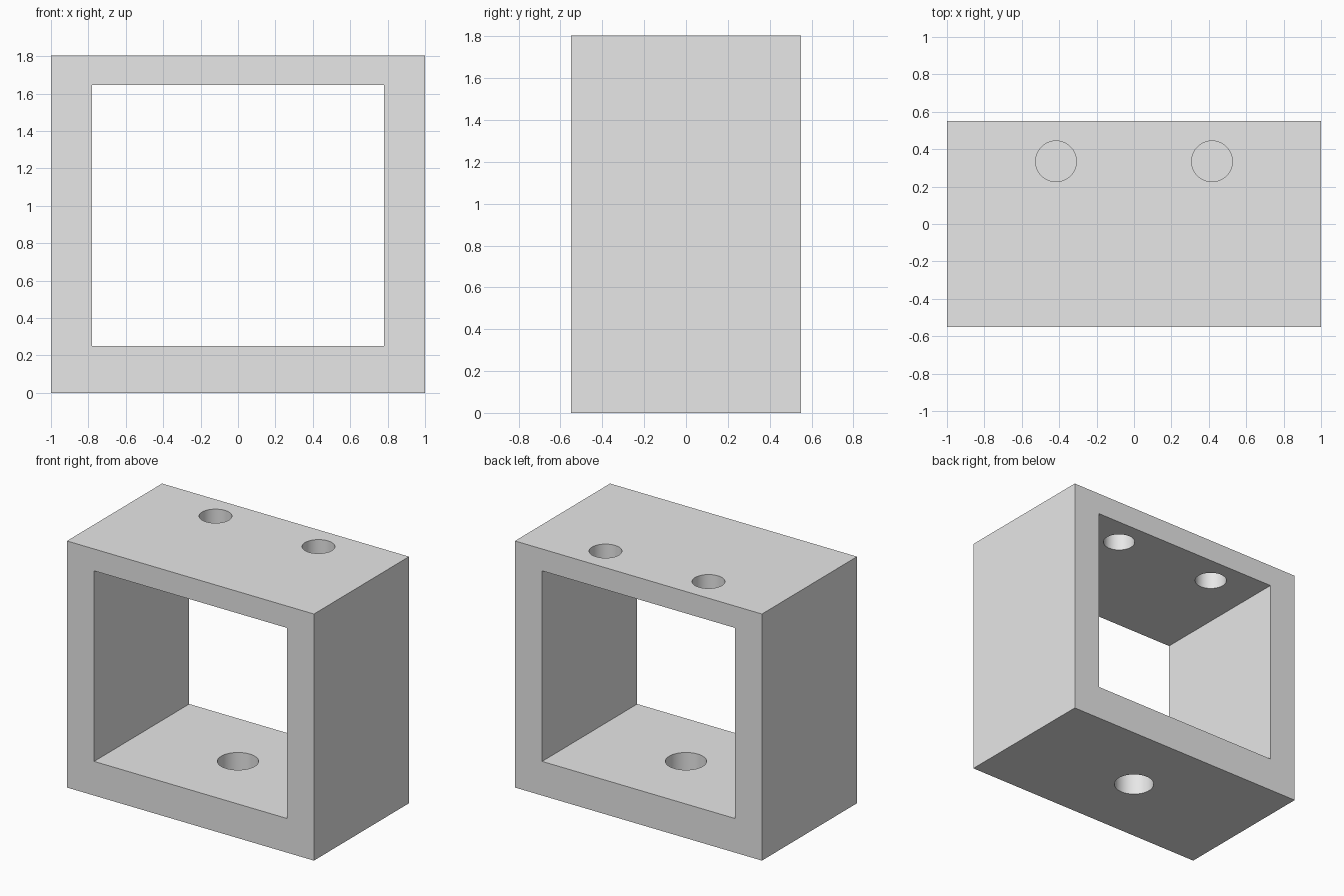
import bpy
import math

cube = bpy.data.objects.get("Cube")
if cube:
    bpy.data.objects.remove(cube, do_unlink=True)

WIDTH, DEPTH, HEIGHT = 2.0, 1.1, 1.805
OPEN_WIDTH, OPEN_LOW, OPEN_HIGH = 1.56, 0.25, 1.645
TOP_HOLE_R, BOTTOM_HOLE_R = 0.109, 0.137

grey = bpy.data.materials.new("light grey")
grey.use_nodes = True
grey.diffuse_color = (0.8, 0.8, 0.8, 1)
grey.node_tree.nodes["Principled BSDF"].inputs["Base Color"].default_value = (0.8, 0.8, 0.8, 1)


def box(name, size, z):
    bpy.ops.mesh.primitive_cube_add(size=1, location=(0, 0, z))
    ob = bpy.context.object
    ob.name = name
    ob.scale = size
    bpy.ops.object.transform_apply(location=True, rotation=False, scale=True)
    ob.data.materials.append(grey)
    return ob


def drill(name, radius, x, y, z):
    bpy.ops.mesh.primitive_cylinder_add(vertices=64, radius=radius, depth=0.5, location=(x, y, z))
    ob = bpy.context.object
    ob.name = name
    ob.data.materials.append(grey)
    return ob


# Solid block that becomes the frame
frame = box("frame", (WIDTH, DEPTH, HEIGHT), HEIGHT / 2)

# Rectangular opening, two holes in the top wall, one in the floor
cutters = [box("opening_cutter", (OPEN_WIDTH, DEPTH * 2, OPEN_HIGH - OPEN_LOW),
               (OPEN_LOW + OPEN_HIGH) / 2)]
for side, x in (("right", -0.417), ("left", 0.417)):
    cutters.append(drill(f"top_hole_cutter_{side}", TOP_HOLE_R, x, 0.335, HEIGHT))
cutters.append(drill("bottom_hole_cutter", BOTTOM_HOLE_R, 0, 0, OPEN_LOW / 2))

bpy.ops.object.select_all(action='DESELECT')
frame.select_set(True)
bpy.context.view_layer.objects.active = frame
for cutter in cutters:
    cutter.hide_render = True
    mod = frame.modifiers.new(cutter.name, 'BOOLEAN')
    mod.operation = 'DIFFERENCE'
    mod.solver = 'EXACT'
    mod.object = cutter
    bpy.ops.object.modifier_apply(modifier=mod.name)
for cutter in cutters:
    bpy.data.objects.remove(cutter, do_unlink=True)

# Smooth hole walls, crisp edges
bpy.ops.object.shade_smooth_by_angle(angle=math.radians(30))
